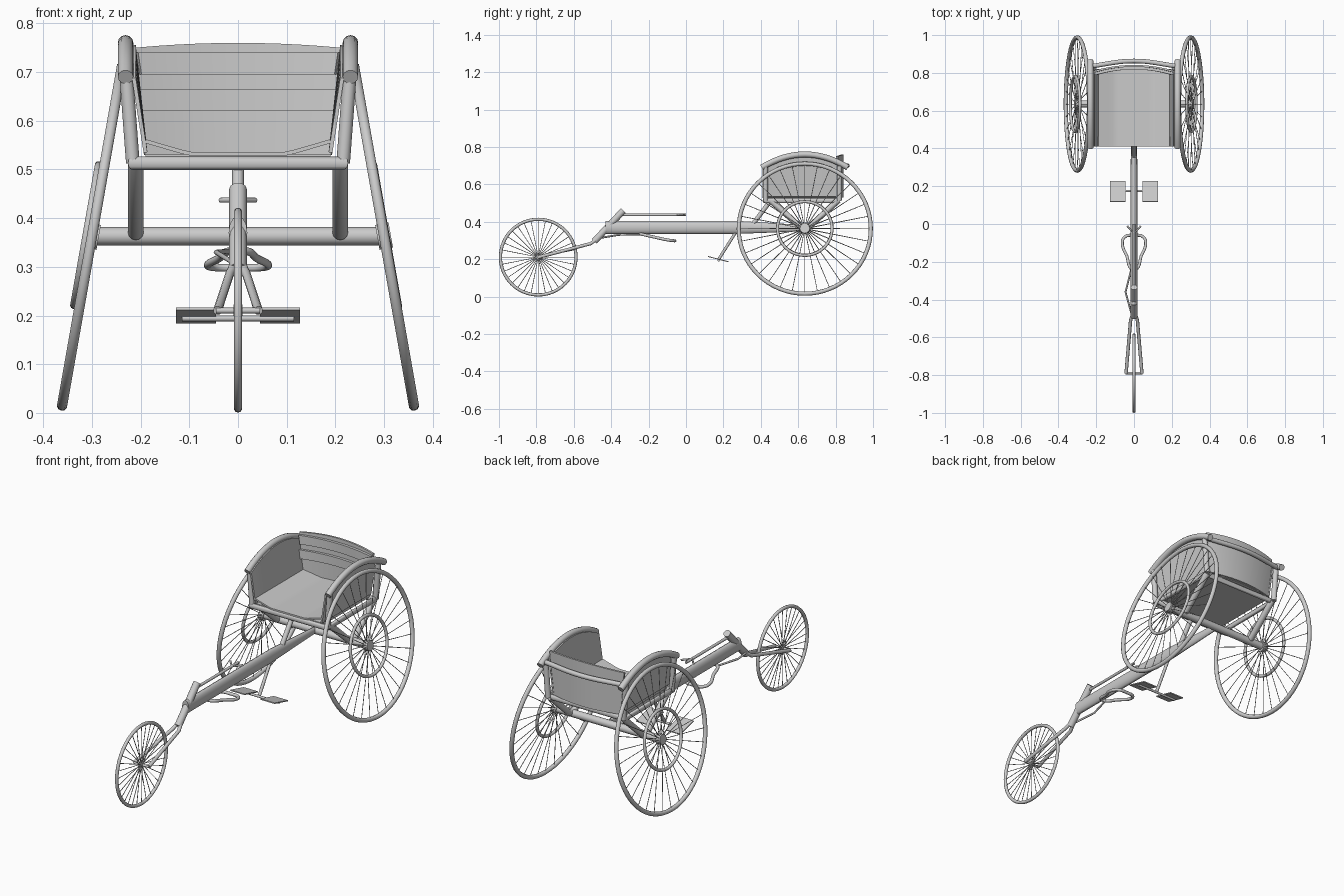
import bpy, bmesh, math
from mathutils import Matrix, Vector

if "Cube" in bpy.data.objects:
    bpy.data.objects.remove(bpy.data.objects["Cube"])


def finish(ob, angle=40):
    bpy.ops.object.select_all(action='DESELECT')
    bpy.context.view_layer.objects.active = ob
    ob.select_set(True)
    if ob.type == 'CURVE' or ob.modifiers:
        bpy.ops.object.convert(target='MESH')
    bpy.ops.object.shade_smooth_by_angle(angle=math.radians(angle))
    return bpy.context.object


def link(name, bm):
    me = bpy.data.meshes.new(name)
    bmesh.ops.recalc_face_normals(bm, faces=bm.faces[:])
    bm.to_mesh(me)
    bm.free()
    ob = bpy.data.objects.new(name, me)
    bpy.context.collection.objects.link(ob)
    return ob


def tube(name, pts, r, closed=False, smooth=False, radii=None):
    cu = bpy.data.curves.new(name, 'CURVE')
    cu.dimensions = '3D'
    cu.bevel_depth, cu.bevel_resolution = r, 4
    cu.use_fill_caps = True
    cu.resolution_u = 8
    sp = cu.splines.new('BEZIER' if smooth else 'POLY')
    store = sp.bezier_points if smooth else sp.points
    store.add(len(pts) - 1)
    for i, p in enumerate(pts):
        if smooth:
            store[i].co = p
            store[i].handle_left_type = store[i].handle_right_type = 'AUTO'
        else:
            store[i].co = (*p, 1)
        store[i].radius = radii[i] if radii else 1
    sp.use_cyclic_u = closed
    ob = bpy.data.objects.new(name, cu)
    bpy.context.collection.objects.link(ob)
    return finish(ob, 45)


def rod(bm, a, b, r, seg=12):
    a, b = Vector(a), Vector(b)
    d = b - a
    m = Matrix.Translation((a + b) / 2) @ d.to_track_quat('Z', 'Y').to_matrix().to_4x4()
    bmesh.ops.create_cone(bm, cap_ends=True, segments=seg, radius1=r, radius2=r,
                          depth=d.length, matrix=m)


def ring(bm, R, r, x=0, n=64, k=10):
    rows = []
    for i in range(n):
        a = math.tau * i / n
        rows.append([bm.verts.new((x + r * math.sin(t), (R + r * math.cos(t)) * math.cos(a),
                                   (R + r * math.cos(t)) * math.sin(a)))
                     for t in (math.tau * j / k for j in range(k))])
    for i in range(n):
        p, q = rows[i], rows[(i + 1) % n]
        for j in range(k):
            bm.faces.new((p[j], p[(j + 1) % k], q[(j + 1) % k], q[j]))


def wheel(name, loc, R, tyre, spokes, hub_r, hub_w, tilt=0, push=None):
    bm = bmesh.new()
    ring(bm, R, tyre)
    rod(bm, (-hub_w, 0, 0), (hub_w, 0, 0), hub_r, 20)
    for i in range(spokes):
        a = math.tau * i / spokes
        c, s = math.cos(a), math.sin(a)
        x = hub_w * 0.5 * (-1) ** i
        rod(bm, (x, hub_r * .8 * c, hub_r * .8 * s), (0, R * c, R * s), 0.0017, 6)
    if push:
        ring(bm, 0.146, 0.008, push, 48)
    ob = finish(link(name, bm))
    ob.location = loc
    ob.rotation_euler.y = tilt


def sheet(name, fn, nu, nv, thick):
    bm = bmesh.new()
    g = [[bm.verts.new(fn(i / nu, j / nv)) for j in range(nv + 1)] for i in range(nu + 1)]
    for i in range(nu):
        for j in range(nv):
            bm.faces.new((g[i][j], g[i + 1][j], g[i + 1][j + 1], g[i][j + 1]))
    ob = link(name, bm)
    mod = ob.modifiers.new('thickness', 'SOLIDIFY')
    mod.thickness, mod.offset = thick, 0
    return finish(ob, 30)


# Wheels: cambered rear pair and single front wheel
cam = math.radians(10)
wheel('rear_wheel_left', (-0.30, 0.635, 0.363), 0.353, 0.011, 32, 0.026, 0.014, cam, -0.012)
wheel('rear_wheel_right', (0.30, 0.635, 0.363), 0.353, 0.011, 32, 0.026, 0.014, -cam, 0.004)
wheel('front_wheel', (0, -0.79, 0.211), 0.202, 0.0085, 32, 0.012, 0.009)

# Rear axle, main beam and steering head
tube('rear_axle', [(-0.3, 0.635, 0.363), (0.3, 0.635, 0.363)], 0.019)
beam = tube('main_beam', [(0, -0.43, 0.37), (0, 0.27, 0.37), (0, 0.62, 0.366)], 0.035,
            radii=[1, 1, 0.5])
beam.scale.x = 0.55
tube('steering_head', [(0, -0.49, 0.295), (0, -0.335, 0.46)], 0.018)

# Front fork
for s in (-1, 1):
    tube('fork_arm', [(s * 0.008, -0.48, 0.305), (s * 0.018, -0.51, 0.283),
                      (s * 0.042, -0.79, 0.21)], 0.009)
tube('front_axle', [(-0.045, -0.79, 0.21), (0.045, -0.79, 0.21)], 0.006)

# Steering handle loop, its link and the upper lever with cross grip
tube('handle_loop', [(0, -0.06, 0.298), (0.048, -0.068, 0.299), (0.062, -0.1, 0.303),
                     (0.038, -0.17, 0.318), (0.01, -0.24, 0.334), (-0.01, -0.24, 0.334),
                     (-0.038, -0.17, 0.318), (-0.062, -0.1, 0.303),
                     (-0.048, -0.068, 0.299)], 0.008, True, True)
tube('steering_link', [(-0.012, -0.23, 0.333), (-0.045, -0.36, 0.33), (-0.012, -0.48, 0.31)], 0.005)
tube('brake_lever', [(0, -0.35, 0.437), (0, 0.0, 0.437)], 0.007)
tube('brake_grip', [(-0.036, -0.01, 0.437), (0, -0.05, 0.437), (0.036, -0.01, 0.437)], 0.005)

# Seat strut and footrest
tube('seat_strut', [(0, 0.36, 0.39), (0, 0.45, 0.51)], 0.012)
tube('footrest_stem', [(0, 0.27, 0.35), (0, 0.175, 0.2)], 0.008)
tube('footrest_bar', [(-0.115, 0.175, 0.194), (0.115, 0.175, 0.194)], 0.006)
for s in (-1, 1):
    sheet('foot_plate', lambda u, v, s=s: (s * (0.045 + 0.082 * u), 0.118 + 0.11 * v,
                                           0.214 - 0.028 * v), 1, 1, 0.005)

# Seat frame: rails, braces, posts and arched guards
tube('seat_frame', [(-0.216, 0.42, 0.513), (0.216, 0.42, 0.513), (0.216, 0.81, 0.513),
                    (-0.216, 0.81, 0.513)], 0.014, True)
for s in (-1, 1):
    tube('frame_brace', [(s * 0.21, 0.45, 0.515), (s * 0.21, 0.615, 0.37),
                         (s * 0.21, 0.655, 0.37), (s * 0.21, 0.815, 0.515)], 0.016)
    for y in (0.425, 0.82):
        tube('guard_post', [(s * 0.216, y, 0.513), (s * 0.23, y, 0.70)], 0.014)
    arc = [(s * 0.231, 0.635 + 0.23 * t, 0.76 - 0.07 * t * t)
           for t in (i / 8 - 1 for i in range(17))]
    tube('arched_guard', arc, 0.016)

# Side panels with arched tops, leaning outward
    def side(u, v, s=s):
        y = 0.41 + 0.405 * u
        top = 0.755 - 0.07 * ((y - 0.635) / 0.23) ** 2
        return (s * (0.19 + 0.024 * v), y, 0.535 + (top - 0.535) * v)
    sheet('side_panel', side, 16, 1, 0.008)


# Dished seat with flat underside
def pan(u, v):
    x = -0.19 + 0.38 * u
    bow = 1 - (x / 0.2) ** 2
    return (x, 0.41 + (0.39 + 0.03 * bow) * v, 0.532 + 0.026 * max(0, (abs(x) - 0.1) / 0.09))


sheet('seat_pan', pan, 20, 1, 0.008)
sheet('seat_base', lambda u, v: (-0.19 + 0.38 * u, 0.42 + 0.39 * v, 0.525), 1, 1, 0.012)


# Curved backrest with raised slats and rear rail
def back(z0, z1, half, dy, crown=0.0):
    def fn(u, v):
        t = 2 * u - 1
        return ((half[0] + (half[1] - half[0]) * v) * t,
                0.795 + 0.03 * (1 - t * t) + dy, z0 + (z1 - z0 + crown * (1 - t * t)) * v)
    return fn


sheet('backrest', back(0.53, 0.75, (0.192, 0.212), 0.012, 0.01), 20, 1, 0.01)
for z0, z1 in ((0.62, 0.665), (0.695, 0.74)):
    sheet('back_slat', back(z0, z1, (0.2, 0.207), 0), 20, 1, 0.014)
tube('rear_rail', [(-0.231, 0.835, 0.70), (0, 0.863, 0.70), (0.231, 0.835, 0.70)], 0.012, smooth=True)
